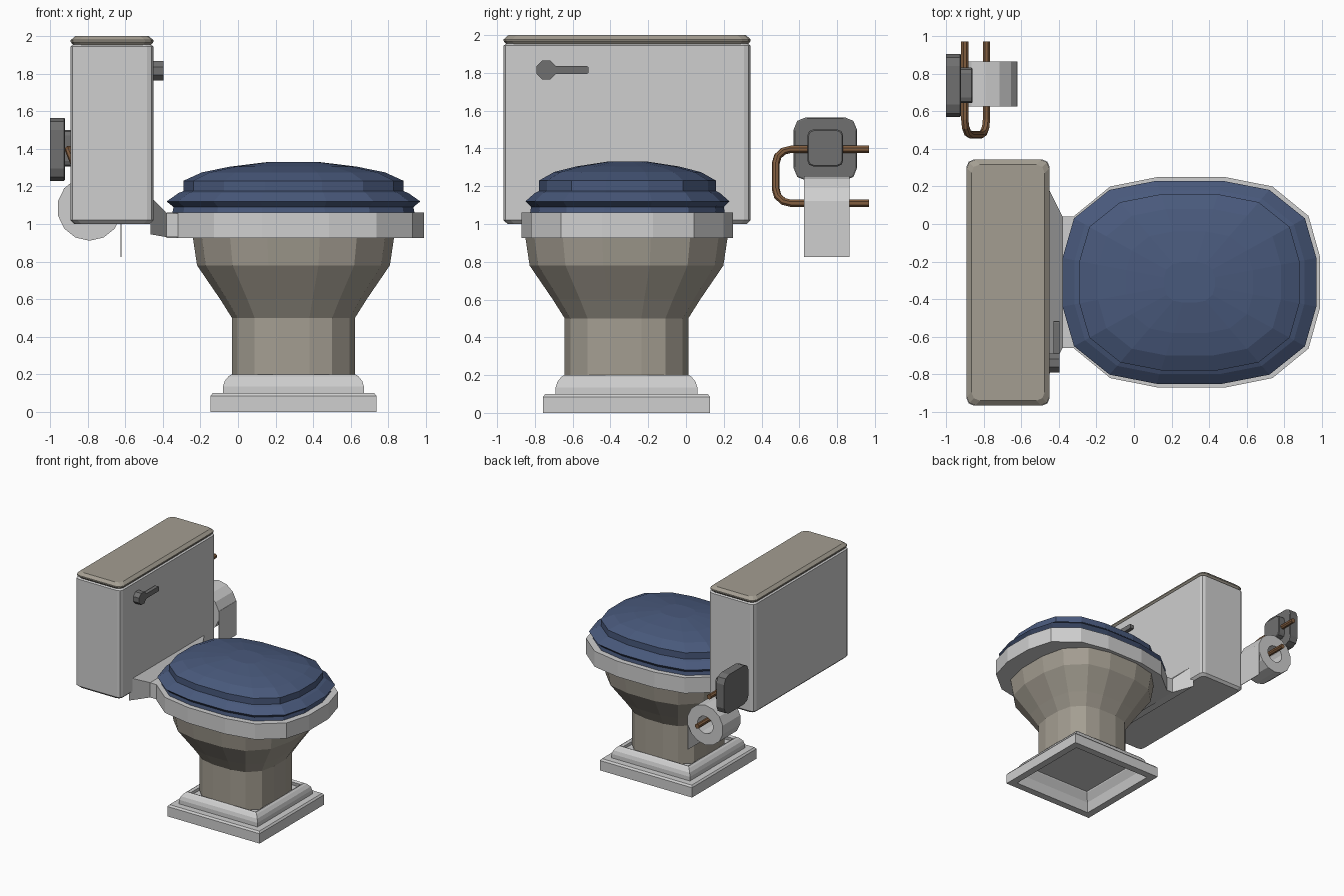
import bpy, bmesh, math
from mathutils import Vector

if "Cube" in bpy.data.objects:
    bpy.data.objects.remove(bpy.data.objects["Cube"])


def material(name, rgb):
    m = bpy.data.materials.new(name)
    m.diffuse_color = (*rgb, 1)
    m.use_nodes = True
    m.node_tree.nodes["Principled BSDF"].inputs["Base Color"].default_value = m.diffuse_color
    return m


WHITE = material("white porcelain", (0.62, 0.62, 0.62))
BEIGE = material("warm grey", (0.37, 0.34, 0.285))
BLUE = material("blue lid", (0.066, 0.1, 0.2))
DARK = material("dark metal", (0.16, 0.16, 0.16))
BROWN = material("copper", (0.22, 0.11, 0.05))


def loft(name, mat, rings, caps=True, loop=False):
    """Skin a list of equal-length point rings."""
    bm = bmesh.new()
    vs = [[bm.verts.new(p) for p in r] for r in rings]
    pairs = list(zip(vs, vs[1:])) + ([(vs[-1], vs[0])] if loop else [])
    for a, b in pairs:
        n = len(a)
        for i in range(n):
            j = (i + 1) % n
            bm.faces.new((a[i], a[j], b[j], b[i]))
    if caps and not loop:
        bm.faces.new(vs[0][::-1])
        bm.faces.new(vs[-1])
    bmesh.ops.recalc_face_normals(bm, faces=bm.faces)
    me = bpy.data.meshes.new(name)
    bm.to_mesh(me)
    bm.free()
    me.materials.append(mat)
    ob = bpy.data.objects.new(name, me)
    bpy.context.collection.objects.link(ob)
    return ob


def oval(cx, cy, hx, hy, z):
    """16-sided rounded outline with flat sides."""
    q = [(1, .24), (.91, .63), (.63, .91), (.26, 1)]
    pts = q + [(-x, y) for x, y in q[::-1]]
    pts += [(-x, -y) for x, y in pts]
    return [(cx + x * hx, cy + y * hy, z) for x, y in pts]


def chamfered(x0, x1, y0, y1, c, w, put):
    """Rectangle with cut, slightly rounded corners."""
    pts = []
    for cx, cy, a0 in ((x1 - c, y1 - c, 0), (x0 + c, y1 - c, 90),
                       (x0 + c, y0 + c, 180), (x1 - c, y0 + c, 270)):
        for a in (0, 45, 90):
            t = math.radians(a0 + a)
            pts.append(put(cx + c * math.cos(t), cy + c * math.sin(t), w))
    return pts


def box_rings(x0, x1, y0, y1, c, profile, put):
    return [chamfered(x0 + d, x1 - d, y0 + d, y1 - d, c, w, put) for w, d in profile]


def flat(x, y, z):
    return (x, y, z)


def side(y, z, x):
    return (x, y, z)


CX, CY = 0.295, -0.315

# Stepped square base, hollow underneath
def square(h, z):
    return [(CX + sx * h, CY + sy * h, z) for sx, sy in ((1, 1), (-1, 1), (-1, -1), (1, -1))]


base_profile = [(.38, 0), (.442, 0), (.442, .085), (.43, .1), (.375, .1), (.375, .135),
                (.366, .165), (.345, .19), (.33, .2), (.31, .19), (.32, .14), (.36, .08)]
loft("base", WHITE, [square(h, z) for h, z in base_profile], loop=True)
loft("base_floor", WHITE, [square(.325, .15), square(.325, .16)])

# Pedestal and bowl
bowl_profile = [(.17, .327), (.5, .327), (.6, .39), (.78, .513), (.94, .537)]
loft("bowl", BEIGE, [oval(CX, CY, h, h, z) for z, h in bowl_profile])

# Rim and bridge to the tank
loft("rim", WHITE, [oval(.305, -.31, .685, .56, z) for z in (.925, 1.06)])
bridge = []
for x, y0, y1, z0, z1 in ((-.465, -.83, .21, .945, 1.145), (-.38, -.66, .04, .93, 1.058),
                          (-.25, -.66, .04, .93, 1.055)):
    bridge.append([(x, y0, z0), (x, y1, z0), (x, y1, z1), (x, y0, z1)])
loft("tank_bridge", WHITE, bridge)

# Seat and domed lid
lid_profile = [(1.055, .955), (1.09, .945), (1.12, 1), (1.165, .905), (1.175, .867),
               (1.23, .867), (1.275, .72), (1.305, .5), (1.33, .2)]
loft("seat_lid", BLUE, [oval(CX, -.31, .675 * k, .54 * k, z) for z, k in lid_profile])

# Tank and its cover
loft("tank", WHITE, box_rings(-.89, -.45, -.965, .342, .035,
     [(1.0, .02), (1.02, 0), (1.945, 0), (1.955, .015)], flat))
loft("tank_cover", BEIGE, box_rings(-.89, -.45, -.965, .342, .045,
     [(1.95, .015), (1.968, 0), (1.978, 0), (2.0, .025)], flat))


# Flush handle: octagonal knob and arm
def circle(cx, cz, r, n, put, w):
    ts = [2 * math.pi * (i + .5) / n for i in range(n)]
    return [put(cx + r * math.cos(t), cz + r * math.sin(t), w) for t in ts]


loft("handle_knob", DARK, [circle(-.74, 1.815, .055, 8, side, x) for x in (-.455, -.395)])
loft("handle_arm", DARK, box_rings(-.74, -.515, 1.794, 1.836, .012,
     [(-.427, 0), (-.395, 0)], side))

# Paper holder wall plates
loft("wall_plate", DARK, box_rings(.57, .905, 1.23, 1.565, .065,
     [(-1, 0), (-.925, 0), (-.92, .006)], side))
loft("wall_boss", DARK, box_rings(.643, .832, 1.305, 1.5, .03,
     [(-.925, 0), (-.865, 0), (-.86, .005)], side))

# Bent wire arm: sweep a hexagon along a rounded U
top, low = Vector((-.9, 0, 1.395)), Vector((-.785, 0, 1.11))
drop = (low - top).normalized()
path = [top + Vector((0, .97, 0))]
r, y_end = .08, .475
for corner, a0, s in ((top, 0, 1), (low, 90, -1)):
    centre = corner + drop * r * s + Vector((0, y_end + r, 0))
    for i in range(4):
        t = math.radians(a0 + 30 * i)
        if s == 1:
            path.append(centre - drop * r * math.cos(t) - Vector((0, r * math.sin(t), 0)))
        else:
            path.append(centre - drop * r * math.cos(t) - Vector((0, r * math.sin(t), 0)))
path.append(low + Vector((0, .97, 0)))
across = drop.cross(Vector((0, 1, 0))).normalized()
wire = []
for i, p in enumerate(path):
    d = (path[min(i + 1, len(path) - 1)] - path[max(i - 1, 0)]).normalized()
    u = d.cross(across)
    wire.append([p + .021 * (across * math.cos(k * math.pi / 4) + u * math.sin(k * math.pi / 4))
                 for k in range(8)])
loft("wire_arm", BROWN, wire)


# Paper roll with a hole, and its hanging sheet
def front(x, z, y):
    return (x, y, z)


RX, RZ = -.79, 1.083
loft("paper_roll", WHITE, [circle(RX, RZ, rad, 14, front, y) for rad, y in
     ((.172, .625), (.172, .865), (.075, .865), (.075, .625))], loop=True)
loft("hanging_sheet", WHITE, [[(x, y, z) for x, y in ((-.624, .625), (-.62, .625),
     (-.62, .865), (-.624, .865))] for z in (.825, 1.12)])
